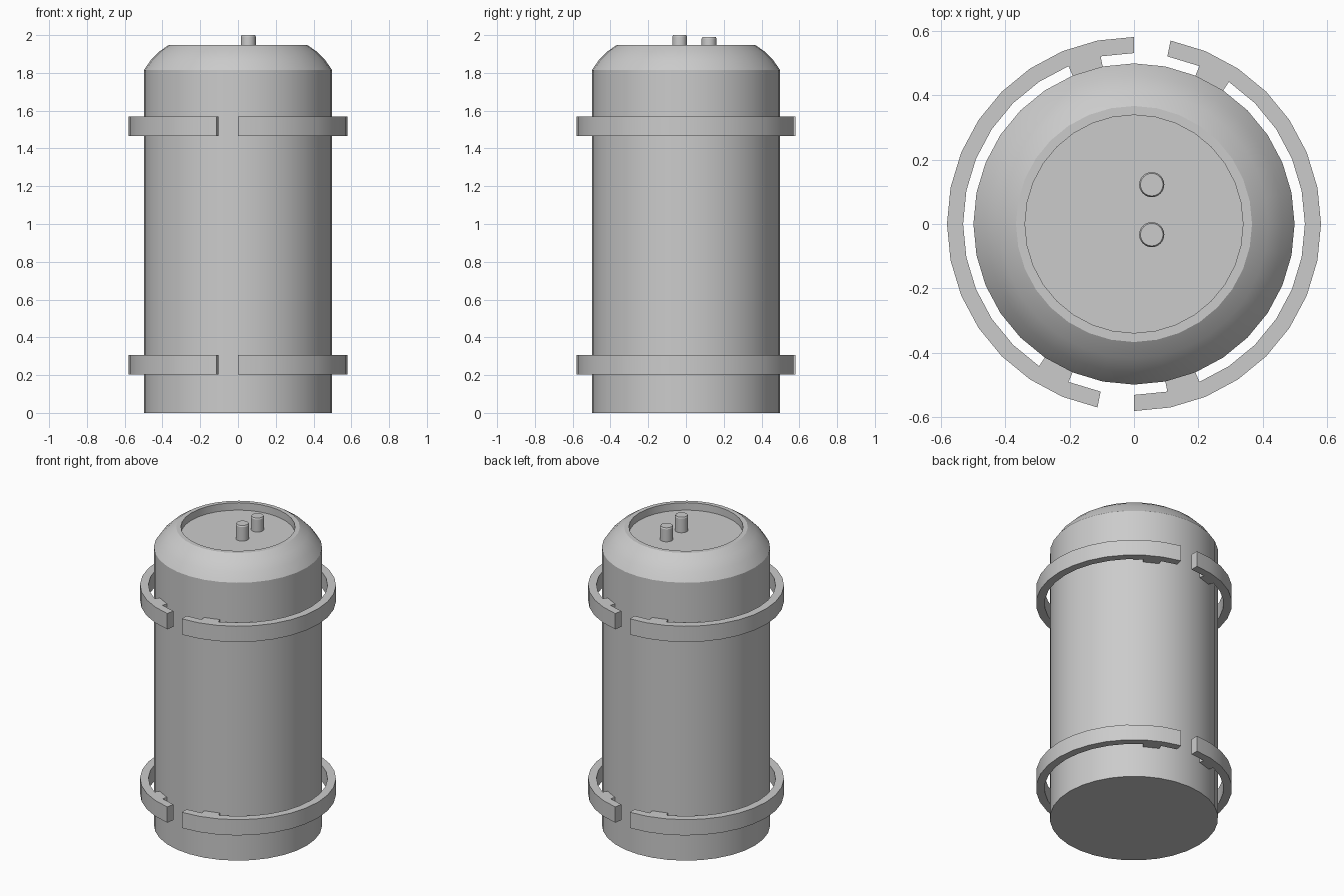
import bpy, bmesh
from math import sin, cos, tau, pi, radians

if "Cube" in bpy.data.objects:
    bpy.data.objects.remove(bpy.data.objects["Cube"])

SEG = 32


def finish(name, bm):
    bmesh.ops.recalc_face_normals(bm, faces=bm.faces[:])
    mesh = bpy.data.meshes.new(name)
    bm.to_mesh(mesh)
    bm.free()
    obj = bpy.data.objects.new(name, mesh)
    bpy.context.collection.objects.link(obj)
    bpy.context.view_layer.objects.active = obj
    for o in bpy.context.selected_objects:
        o.select_set(False)
    obj.select_set(True)
    bpy.ops.object.shade_smooth_by_angle(angle=radians(24))
    return obj


def lathe(name, profile, seg, x=0, y=0):
    """Closed solid of revolution; both profile ends are capped."""
    bm = bmesh.new()
    rings = [[bm.verts.new((x + r * cos(tau * i / seg), y + r * sin(tau * i / seg), z))
              for i in range(seg)] for r, z in profile]
    for a, b in zip(rings, rings[1:]):
        for i in range(seg):
            j = (i + 1) % seg
            bm.faces.new((a[i], a[j], b[j], b[i]))
    bm.faces.new(rings[0][::-1])
    bm.faces.new(rings[-1])
    return finish(name, bm)


def half_strap(name, z0, z1, turn):
    """Half band with a spacer tab near each end, extruded from one outline."""
    outer, inner, tab = 0.58, 0.53, 0.49
    path = [(outer, k) for k in range(1, 17)]
    for k in range(16, 0, -1):
        if k in (15, 3):
            path += [(inner, k), (tab, k)]
        elif k in (14, 2):
            path += [(tab, k), (inner, k)]
        else:
            path.append((inner, k))
    bm = bmesh.new()
    verts = [bm.verts.new((r * sin(tau * k / SEG + turn), r * cos(tau * k / SEG + turn), z0))
             for r, k in path]
    face = bm.faces.new(verts)
    ext = bmesh.ops.extrude_face_region(bm, geom=[face], use_keep_orig=True)
    top = [g for g in ext["geom"] if isinstance(g, bmesh.types.BMVert)]
    bmesh.ops.translate(bm, verts=top, vec=(0, 0, z1 - z0))
    return finish(name, bm)


# Canister body with rounded shoulder and recessed lid
lathe("canister_body", [(0.498, 0), (0.498, 1.815), (0.461, 1.869), (0.416, 1.914),
                        (0.366, 1.948), (0.338, 1.948), (0.338, 1.90)], SEG)

# Valve pins on the lid
for name, y, top in (("valve_front", -0.033, 2.0), ("valve_back", 0.122, 1.99)):
    lathe(name, [(0.039, 1.89), (0.039, top - 0.008), (0.035, top)], 24, 0.055, y)

# Two straps, each made of two halves
for level, z0, z1 in (("lower", 0.203, 0.306), ("upper", 1.466, 1.569)):
    for side, turn in (("right", 0), ("left", pi)):
        half_strap(f"{level}_strap_{side}", z0, z1, turn)
